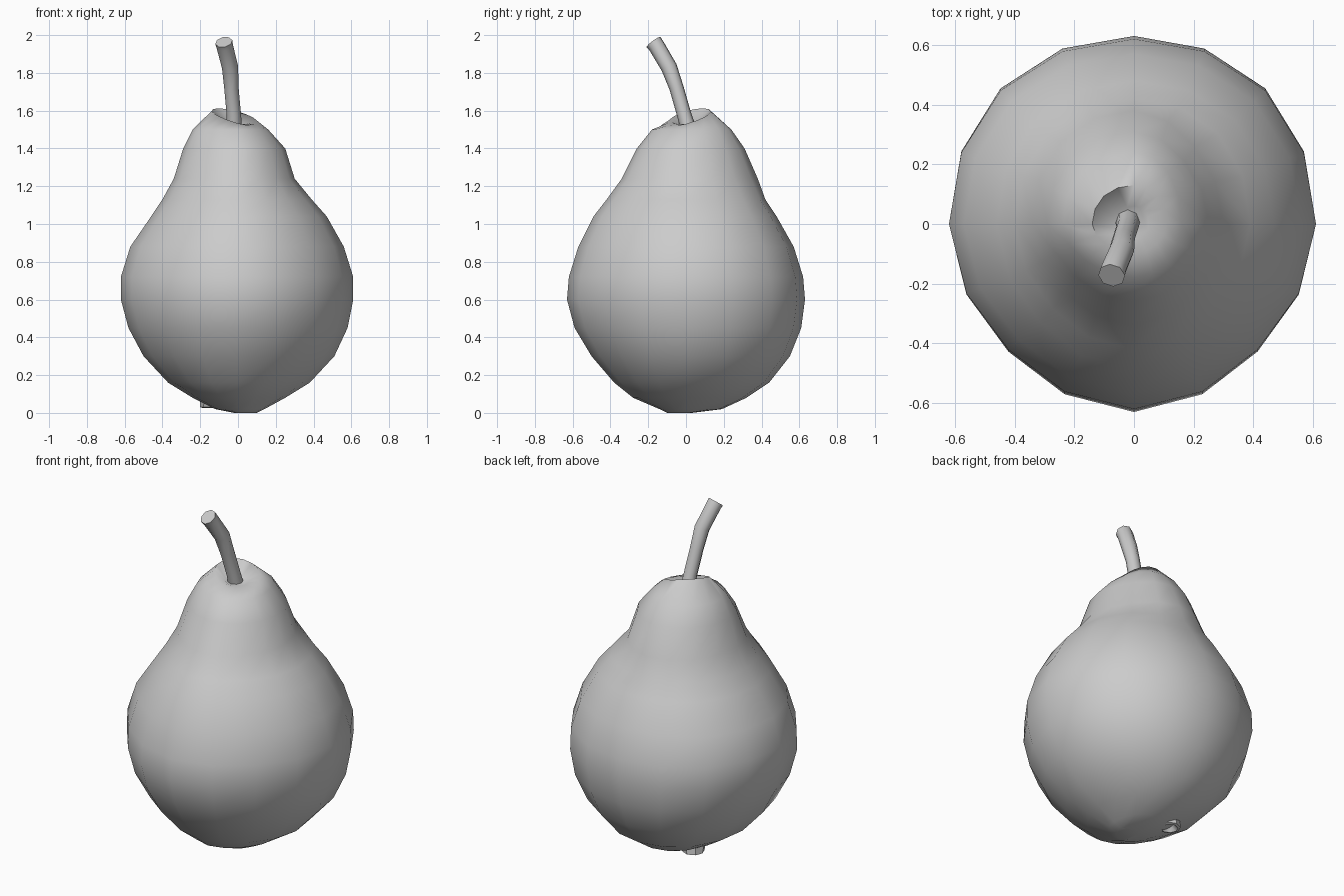
import bpy
import bmesh
import math
from mathutils import Vector

cube = bpy.data.objects.get("Cube")
if cube:
    bpy.data.objects.remove(cube, do_unlink=True)

grey = bpy.data.materials.new("plain grey")
grey.use_nodes = True
grey.diffuse_color = (0.6, 0.6, 0.6, 1)
grey.node_tree.nodes["Principled BSDF"].inputs["Base Color"].default_value = (0.6, 0.6, 0.6, 1)


def loft(name, rings, angle):
    """Skin a list of rings, cap both ends and shade smoothly."""
    bm = bmesh.new()
    loops = [[bm.verts.new(p) for p in ring] for ring in rings]
    n = len(loops[0])
    for low, high in zip(loops, loops[1:]):
        for i in range(n):
            j = (i + 1) % n
            bm.faces.new((low[i], low[j], high[j], high[i]))
    bm.faces.new(loops[0][::-1])
    bm.faces.new(loops[-1])
    bmesh.ops.recalc_face_normals(bm, faces=bm.faces)
    mesh = bpy.data.meshes.new(name)
    bm.to_mesh(mesh)
    bm.free()
    mesh.materials.append(grey)
    obj = bpy.data.objects.new(name, mesh)
    bpy.context.collection.objects.link(obj)
    bpy.ops.object.select_all(action="DESELECT")
    obj.select_set(True)
    bpy.context.view_layer.objects.active = obj
    bpy.ops.object.shade_smooth_by_angle(angle=math.radians(angle))
    return obj


def body_ring(z, right, left, front, back, tilt=0, sides=16):
    """Lopsided oval with its own reach in each of the four directions."""
    ring = []
    for i in range(sides):
        a = 2 * math.pi * i / sides
        c, s = math.cos(a), math.sin(a)
        diagonal = math.sin(2 * a) ** 2
        f = 1 + diagonal * (0.02 if s > 0 else -0.04)
        if c > 0 and s > 0 and 1.2 < z < 1.45:   # hollow beside the neck
            f -= 0.06 * diagonal
        x = c * f * (left if c > 0 else right)
        y = s * f * (back if s > 0 else front)
        ring.append((x, y, z + tilt * (y - x)))
    return ring


# Fruit body: height, then reach to right, left, front, back
profile = [
    (0.0, 0.02, 0.10, 0.10, 0.03),
    (0.02, 0.12, 0.14, 0.14, 0.19),
    (0.08, 0.24, 0.25, 0.28, 0.32),
    (0.16, 0.37, 0.38, 0.38, 0.44),
    (0.30, 0.50, 0.51, 0.50, 0.55),
    (0.45, 0.58, 0.58, 0.59, 0.61),
    (0.60, 0.62, 0.61, 0.63, 0.63),
    (0.72, 0.62, 0.61, 0.62, 0.62),
    (0.88, 0.57, 0.56, 0.57, 0.57),
    (1.04, 0.46, 0.47, 0.49, 0.48),
    (1.13, 0.40, 0.39, 0.42, 0.42),
    (1.24, 0.34, 0.30, 0.34, 0.38),
    (1.40, 0.29, 0.25, 0.26, 0.31),
    (1.50, 0.24, 0.16, 0.18, 0.24),
    (1.56, 0.14, 0.11, 0.10, 0.13, 0.27),   # tilted rim
    (1.53, 0.06, 0.05, 0.05, 0.06),         # dip around the stem
]
loft("fruit_body", [body_ring(*row) for row in profile], 80)


def tube(path, sides):
    """Rings set square to a path of (point, radius)."""
    pts = [Vector(p) for p, r in path]
    rings = []
    for k, (p, r) in enumerate(path):
        along = (pts[min(k + 1, len(pts) - 1)] - pts[max(k - 1, 0)]).normalized()
        u = along.cross(Vector((0, 1, 0))).normalized()
        v = along.cross(u)
        rings.append([pts[k] + r * (u * math.cos(t) + v * math.sin(t))
                      for t in (2 * math.pi * i / sides for i in range(sides))])
    return rings


# Bent stem leaning to the front
stem = [((-0.02, 0.02, 1.48), 0.043),
        ((-0.022, -0.01, 1.58), 0.038),
        ((-0.035, -0.05, 1.72), 0.038),
        ((-0.042, -0.09, 1.83), 0.043),
        ((-0.07, -0.155, 1.94), 0.044),
        ((-0.075, -0.172, 1.963), 0.046)]
loft("stem", tube(stem, 8), 60)

# Withered blossom end under the fruit: a small hollow cup
cup = [((-0.12, 0.11, 0.11), 0.08),
       ((-0.14, 0.13, 0.03), 0.06),
       ((-0.14, 0.13, 0.025), 0.045),
       ((-0.135, 0.125, 0.06), 0.02)]
cup_rings = [[(p[0] + r * math.cos(t), p[1] + r * math.sin(t), p[2])
              for t in (math.pi * i / 4 for i in range(8))] for p, r in cup]
loft("blossom_end", cup_rings, 40)
